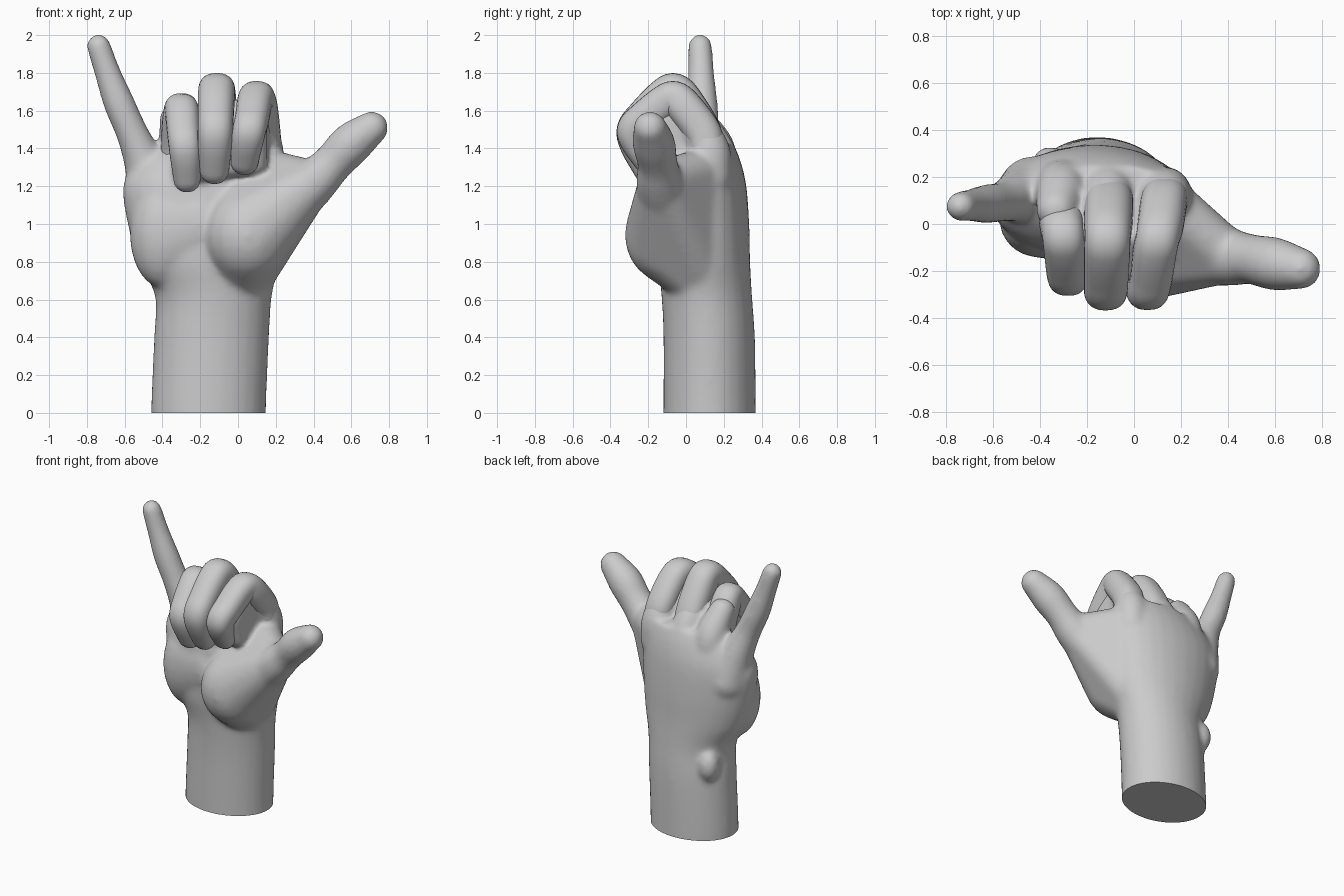
import bpy, bmesh, math
from mathutils import Vector

if "Cube" in bpy.data.objects:
    bpy.data.objects.remove(bpy.data.objects["Cube"], do_unlink=True)

clay = bpy.data.materials.new("clay_grey")
clay.use_nodes = True
clay.diffuse_color = (0.6, 0.6, 0.6, 1)
clay.node_tree.nodes["Principled BSDF"].inputs["Base Color"].default_value = (0.6, 0.6, 0.6, 1)

SIDES = 28


def skin(bm, rings):
    """Bridge a list of point rings and close both ends."""
    loops = [[bm.verts.new(p) for p in ring] for ring in rings]
    for a, b in zip(loops, loops[1:]):
        for i in range(SIDES):
            j = (i + 1) % SIDES
            bm.faces.new((a[i], a[j], b[j], b[i]))
    bm.faces.new(loops[0][::-1])
    bm.faces.new(loops[-1])


def spline(points, steps=6):
    """Catmull-Rom through points of any dimension."""
    pts = [Vector(p) for p in points]
    pts = [2 * pts[0] - pts[1]] + pts + [2 * pts[-1] - pts[-2]]
    out = []
    for a, b, c, d in zip(pts, pts[1:], pts[2:], pts[3:]):
        for k in range(steps):
            t = k / steps
            out.append(0.5 * (2 * b + (c - a) * t + (2 * a - 5 * b + 4 * c - d) * t * t
                              + (3 * b - a - 3 * c + d) * t ** 3))
    return out + [pts[-2]]


def tube(bm, points, side, square=1.0):
    """Sweep a round-ended tube through (x, y, z, radius) points."""
    path = spline(points)
    centres = [p.to_3d() for p in path]
    n = len(path)
    stations = []
    for i, p in enumerate(path):
        t = (centres[min(i + 1, n - 1)] - centres[max(i - 1, 0)]).normalized()
        stations.append((centres[i], t, p[3]))
    c0, t0, r0 = stations[0]
    c1, t1, r1 = stations[-1]
    arc = [math.radians(a) for a in (18, 36, 54, 70, 82)]
    start = [(c0 - t0 * r0 * math.sin(a), t0, r0 * math.cos(a)) for a in reversed(arc)]
    end = [(c1 + t1 * r1 * math.sin(a), t1, r1 * math.cos(a)) for a in arc]
    rings = []
    for c, t, r in start + stations + end:
        u = (side - t * side.dot(t)).normalized()
        v = t.cross(u)
        ring = []
        for i in range(SIDES):
            a = math.tau * i / SIDES
            ca, sa = math.cos(a), math.sin(a)
            ring.append(c + u * r * math.copysign(abs(ca) ** square, ca)
                        + v * r * math.copysign(abs(sa) ** square, sa))
        rings.append(ring)
    skin(bm, rings)


def loft(bm, sections):
    """Upright body from (z, x_min, x_max, y_min, y_max) sections."""
    rings = []
    for z, x0, x1, y0, y1 in [(s[4], *s[:4]) for s in spline([(*r[1:], r[0]) for r in sections])]:
        rings.append([((x0 + x1) / 2 + (x1 - x0) / 2 * math.cos(math.tau * i / SIDES),
                       (y0 + y1) / 2 + (y1 - y0) / 2 * math.sin(math.tau * i / SIDES), z)
                      for i in range(SIDES)])
    skin(bm, rings)


def hull(bm, pads):
    """Tight skin around ellipsoids given as (centre, radii)."""
    part = bmesh.new()
    for centre, size in pads:
        made = bmesh.ops.create_uvsphere(part, u_segments=20, v_segments=12, radius=1)["verts"]
        for v in made:
            v.co = Vector(centre) + Vector(a * b for a, b in zip(v.co, size))
    bmesh.ops.delete(part, geom=part.edges[:], context='EDGES_FACES')
    bmesh.ops.convex_hull(part, input=part.verts[:])
    loose = [v for v in part.verts if not v.link_faces]
    bmesh.ops.delete(part, geom=loose, context='VERTS')
    twins = {v: bm.verts.new(v.co) for v in part.verts}
    for f in part.faces:
        bm.faces.new([twins[v] for v in f.verts])
    part.free()


def ball(x, y, z, r):
    return (x, y, z), (r, r, r)


def finish(name, bm):
    bmesh.ops.recalc_face_normals(bm, faces=bm.faces)
    mesh = bpy.data.meshes.new(name)
    bm.to_mesh(mesh)
    bm.free()
    mesh.materials.append(clay)
    obj = bpy.data.objects.new(name, mesh)
    bpy.context.collection.objects.link(obj)
    return obj


def smooth(obj):
    bpy.ops.object.select_all(action='DESELECT')
    obj.select_set(True)
    bpy.context.view_layer.objects.active = obj
    bpy.ops.object.shade_smooth_by_angle(angle=math.radians(50))


X, Y = Vector((1, 0, 0)), Vector((0, 1, 0))

# Forearm and palm
bm = bmesh.new()
loft(bm, [(-0.15, -0.46, 0.15, -0.12, 0.37), (0.05, -0.46, 0.15, -0.12, 0.37),
          (0.4, -0.445, 0.165, -0.12, 0.365), (0.62, -0.44, 0.18, -0.13, 0.35),
          (0.8, -0.53, 0.22, -0.15, 0.34), (1.0, -0.585, 0.24, -0.15, 0.335),
          (1.2, -0.61, 0.25, -0.13, 0.32), (1.33, -0.54, 0.24, -0.07, 0.29),
          (1.43, -0.42, 0.2, 0.02, 0.25)])
# Thumb pad, with the web that reaches back to the wrist and index knuckle
hull(bm, [((0.05, -0.1, 0.94), (0.23, 0.225, 0.25)), ball(0.01, 0.1, 0.7, 0.16),
          ball(0.1, 0.12, 1.29, 0.12), ball(0.4, -0.14, 1.225, 0.112)])
# Heel pad on the little finger side, and wrist bone
hull(bm, [((-0.4, 0.02, 0.95), (0.175, 0.165, 0.29)), ((-0.2, 0.02, 1.0), (0.15, 0.19, 0.25))])
hull(bm, [((-0.36, 0.255, 0.52), (0.075, 0.075, 0.11))])
# Thumb
tube(bm, [(0.22, -0.1, 1.06, 0.15), (0.4, -0.14, 1.22, 0.125), (0.5, -0.15, 1.32, 0.107),
          (0.6, -0.17, 1.425, 0.113), (0.707, -0.19, 1.508, 0.09)], Y)
# Little finger
tube(bm, [(-0.43, 0.14, 1.12, 0.15), (-0.49, 0.12, 1.31, 0.112), (-0.56, 0.095, 1.48, 0.086),
          (-0.63, 0.085, 1.64, 0.083), (-0.69, 0.08, 1.8, 0.07), (-0.738, 0.075, 1.943, 0.064)], Y)
# Knuckles
for x, y in ((0.13, 0.13), (-0.11, 0.15), (-0.31, 0.16)):
    tube(bm, [(x, y, 1.25, 0.115), (x, y - 0.01, 1.4, 0.11), (x - 0.02, y - 0.1, 1.55, 0.088)], X)
# Flesh inside the curl
hull(bm, [ball(x, y, z + dz, 0.055) for x, dz in ((-0.29, -0.05), (0.1, 0.0))
          for y, z in ((0.08, 1.4), (-0.05, 1.62), (-0.2, 1.49), (-0.14, 1.32))])

hand = finish("hand", bm)
remesh = hand.modifiers.new("fuse", 'REMESH')
remesh.mode = 'VOXEL'
remesh.voxel_size = 0.014
relax = hand.modifiers.new("relax", 'SMOOTH')
relax.factor = 0.5
relax.iterations = 22

# Bake the fused skin and cut the wrist flat
fused = bpy.data.meshes.new_from_object(hand.evaluated_get(bpy.context.evaluated_depsgraph_get()))
hand.modifiers.clear()
bm = bmesh.new()
bm.from_mesh(fused)
cut = bmesh.ops.bisect_plane(bm, geom=bm.verts[:] + bm.edges[:] + bm.faces[:],
                             plane_co=(0, 0, 0), plane_no=(0, 0, 1), clear_inner=True)
rim = [e for e in cut["geom_cut"] if isinstance(e, bmesh.types.BMEdge)]
bmesh.ops.holes_fill(bm, edges=rim, sides=0)
bm.to_mesh(hand.data)
bm.free()
bpy.data.meshes.remove(fused)
smooth(hand)

# Curled fingers share one bend: (y, z, thickness)
CURL = [(0.11, 1.33, 1.0), (0.09, 1.47, 1.06), (0.0, 1.63, 1.05), (-0.06, 1.7, 1),
        (-0.12, 1.67, 1), (-0.22, 1.57, 0.97), (-0.273, 1.5, 0.95), (-0.26, 1.42, 0.92),
        (-0.2, 1.29, 0.8)]
# name, base x, tip x, tip height, height scale, depth scale, radius
FINGERS = [("index_finger", 0.14, 0.035, 1.335, 0.8, 1.01, 0.093),
           ("middle_finger", -0.105, -0.125, 1.29, 1.0, 1.0, 0.098),
           ("ring_finger", -0.32, -0.27, 1.24, 0.88, 0.8, 0.09)]
for name, x0, x1, tip, k, depth, r in FINGERS:
    bm = bmesh.new()
    last = len(CURL) - 1
    tube(bm, [(x0 + (x1 - x0) * i / last, y * depth, tip + k * (z - CURL[-1][1]), r * w)
              for i, (y, z, w) in enumerate(CURL)], X, 0.85)
    smooth(finish(name, bm))
